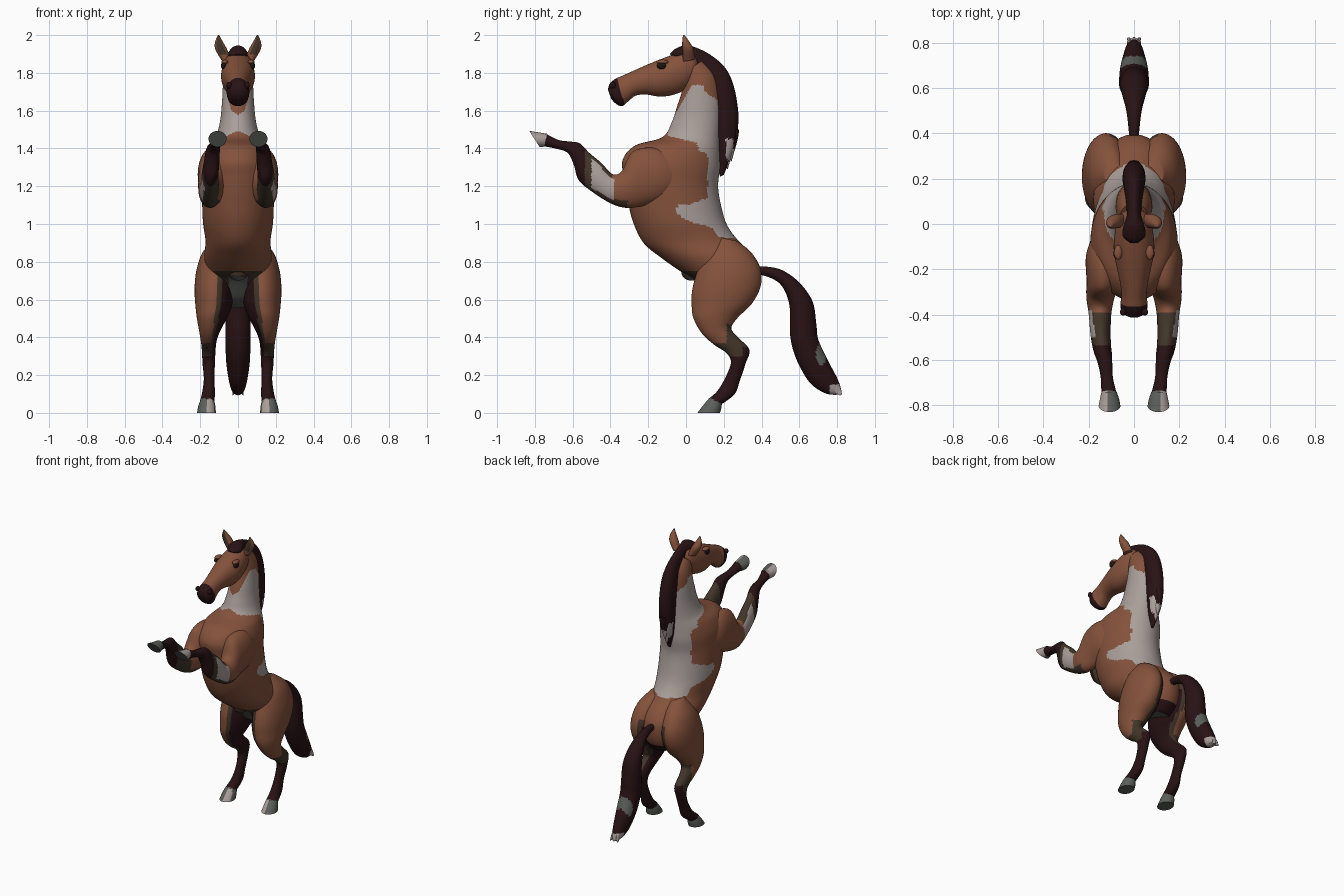
import bpy, bmesh, math
from mathutils import Vector


def mat(name, r, g, b):
    m = bpy.data.materials.new(name)
    m.diffuse_color = (r, g, b, 1)
    return m


MATS = [mat("chestnut coat", .235, .085, .045), mat("white patch", .40, .345, .325),
        mat("dark maroon hair", .021, .006, .007), mat("olive brown edge", .055, .036, .022),
        mat("grey hoof", .105, .115, .105), mat("black eye", .012, .008, .008)]
COAT, WHITE, DARK, OLIVE, GREY, EYE = range(6)


def finish(bm, name, rule, mirror, angle=55):
    bmesh.ops.recalc_face_normals(bm, faces=bm.faces)
    bm.normal_update()
    for f in bm.faces:
        f.material_index = rule(f.calc_center_median(), f.normal)
    me = bpy.data.meshes.new(name)
    bm.to_mesh(me)
    bm.free()
    ob = bpy.data.objects.new(name, me)
    bpy.context.collection.objects.link(ob)
    for m in MATS:
        me.materials.append(m)
    if mirror:
        ob.modifiers.new("mirror", 'MIRROR').use_mirror_merge = False
    bpy.ops.object.select_all(action='DESELECT')
    bpy.context.view_layer.objects.active = ob
    ob.select_set(True)
    bpy.ops.object.shade_smooth_by_angle(angle=math.radians(angle))
    return ob


def spline(a, b, c, d, t):
    return [.5 * (2 * q + (r - p) * t + (2 * p - 5 * q + 4 * r - s) * t * t
                  + (3 * q - p - 3 * r + s) * t ** 3) for p, q, r, s in zip(a, b, c, d)]


def loft(name, rings, rule, steps=8, seg=40, mirror=False, power=1.0):
    """Rings: front y, z, back y, z, half width [, centre x]."""
    R = [tuple(r) + (0,) * (6 - len(r)) for r in rings]
    n = len(R)
    rows = []
    for i in range(n - 1):
        for k in range(steps):
            rows.append(spline(R[max(i - 1, 0)], R[i], R[i + 1], R[min(i + 2, n - 1)], k / steps))
    rows.append(R[-1])
    bm = bmesh.new()
    loops = []
    for fy, fz, by, bz, w, xc in rows:
        loop = []
        for j in range(seg):
            a = math.tau * j / seg
            c, s = math.cos(a), math.sin(a)
            s = math.copysign(abs(s) ** power, s)
            loop.append(bm.verts.new((xc + max(w, .001) * s, (fy + by) / 2 + (fy - by) / 2 * c,
                                      (fz + bz) / 2 + (fz - bz) / 2 * c)))
        loops.append(loop)
    for a, b in zip(loops, loops[1:]):
        for j in range(seg):
            k = (j + 1) % seg
            bm.faces.new((a[j], a[k], b[k], b[j]))
    bm.faces.new(loops[0])
    bm.faces.new(loops[-1])
    return finish(bm, name, rule, mirror)


def ball(name, loc, size, rule, mirror=False):
    bm = bmesh.new()
    bmesh.ops.create_uvsphere(bm, u_segments=24, v_segments=14, radius=1)
    for v in bm.verts:
        v.co = Vector([loc[i] + v.co[i] * size[i] for i in range(3)])
    return finish(bm, name, rule, mirror)


def inside(y, z, poly):
    hit = False
    for (a, b), (c, d) in zip(poly, poly[1:] + poly[:1]):
        if (b > z) != (d > z) and y < a + (z - b) * (c - a) / (d - b):
            hit = not hit
    return hit


# Torso and neck, with the white side and back patch
PATCH = [(.03, 1.735), (-.04, 1.61), (-.10, 1.52), (-.095, 1.465), (.06, 1.43), (.065, 1.39),
         (.115, 1.37), (.115, 1.14), (.02, 1.105), (-.04, 1.10), (-.055, 1.06), (.02, 1.01),
         (.13, .985), (.17, .93), (.30, .92), (.4, 1.2), (.4, 1.5), (.10, 1.70), (.09, 1.735)]


def torso_rule(c, n):
    if inside(c.y, c.z, PATCH):
        return WHITE
    if c.z < .72 and abs(c.x) < .05 and n.y < 0:
        return GREY
    if c.z < .62:
        return DARK
    return OLIVE if c.z < .75 and c.y < .12 else COAT


loft("torso_and_neck", [
    (.17, .59, .27, .56, .04), (.13, .61, .32, .56, .09), (.05, .70, .38, .64, .14),
    (-.03, .75, .395, .75, .165), (-.13, .82, .36, .83, .178), (-.225, .90, .27, .92, .172),
    (-.28, 1.01, .215, 1.0, .185), (-.31, 1.13, .185, 1.1, .19), (-.33, 1.25, .17, 1.2, .192),
    (-.335, 1.34, .18, 1.3, .19), (-.27, 1.415, .18, 1.38, .165), (-.125, 1.46, .18, 1.46, .118),
    (-.075, 1.54, .185, 1.56, .094), (-.045, 1.63, .185, 1.68, .084), (-.02, 1.71, .16, 1.79, .078),
    (-.02, 1.79, .09, 1.87, .06)], torso_rule, steps=12, seg=88)

# Head with dark muzzle
loft("head", [
    (.065, 1.87, .06, 1.80, .03), (.04, 1.90, .045, 1.76, .058), (-.01, 1.915, -.005, 1.71, .078),
    (-.06, 1.90, -.075, 1.682, .088), (-.12, 1.878, -.14, 1.675, .088), (-.19, 1.85, -.21, 1.685, .074),
    (-.27, 1.815, -.265, 1.68, .06), (-.33, 1.788, -.305, 1.65, .056), (-.375, 1.768, -.335, 1.625, .06),
    (-.405, 1.74, -.365, 1.632, .054), (-.413, 1.71, -.395, 1.66, .03)],
    lambda c, n: DARK if c.y < -.345 - .3 * (c.z - 1.7) else COAT, seg=48, power=.9)
ball("eye", (.077, -.13, 1.838), (.014, .024, .019), lambda c, n: EYE, True)
ball("brow", (.07, -.125, 1.858), (.018, .032, .012), lambda c, n: COAT, True)
ball("nostril", (.048, -.388, 1.735), (.014, .016, .018), lambda c, n: DARK, True)

# Ears
loft("ear", [
    (-.015, 1.86, .045, 1.87, .026, .06), (-.02, 1.92, .04, 1.925, .031, .088),
    (-.02, 1.96, .02, 1.962, .022, .1), (-.016, 2.0, -.008, 2.0, .003, .103)],
    lambda c, n: OLIVE if n.y < -.75 and c.z > 1.9 else COAT, seg=20, mirror=True)

# Mane and forelock
loft("mane", [
    (-.085, 1.90, -.075, 1.885, .02), (-.06, 1.925, -.04, 1.87, .05), (-.01, 1.945, .0, 1.86, .045),
    (.05, 1.935, .03, 1.82, .032), (.13, 1.895, .07, 1.77, .036), (.205, 1.83, .11, 1.70, .044),
    (.25, 1.74, .135, 1.64, .05), (.275, 1.61, .145, 1.56, .05), (.275, 1.51, .155, 1.45, .048),
    (.255, 1.40, .165, 1.34, .038), (.20, 1.26, .18, 1.25, .008)],
    lambda c, n: WHITE if 1.34 < c.z < 1.45 and .21 < c.y < .25 else DARK, seg=40)
# Loose mane locks
for i, (y, z) in enumerate([(.245, 1.44), (.225, 1.40), (.262, 1.50)]):
    loft("mane_lock_%d" % i, [(y - .02, z, y + .02, z, .03), (y - .018, z - .05, y + .012, z - .05, .022),
                              (y - .008, z - .11, y - .004, z - .11, .003)],
         lambda c, n: WHITE if c.z < 1.40 else DARK, seg=14)


# Tail
def tail_rule(c, n):
    if c.z < .15 and c.y > .76:
        return WHITE
    return GREY if ((c.y - .715) / .027) ** 2 + ((c.z - .31) / .06) ** 2 < 1 else DARK


loft("tail", [
    (.36, .77, .37, .73, .02), (.42, .775, .42, .725, .024), (.51, .755, .49, .69, .034),
    (.60, .69, .53, .63, .05), (.67, .59, .55, .55, .062), (.69, .47, .55, .43, .066),
    (.70, .39, .565, .34, .066), (.75, .28, .60, .25, .062), (.80, .185, .66, .155, .048),
    (.82, .13, .735, .105, .032), (.825, .10, .79, .095, .012)], tail_rule, steps=10)
for i, x in enumerate((-.02, 0, .02)):
    loft("tail_lock_%d" % i, [(.80, .16, .74, .14, .014, x), (.822, .12, .78, .11, .01, x),
                              (.822, .096, .815, .092, .002, x * 1.4)], tail_rule, seg=12)


# Hind legs: dark inside the thigh and below the hock
def hind_rule(c, n):
    if c.z < .30 or (c.z < .35 and c.y > .30):
        return DARK
    if n.x < -.55 and c.z < .73 or c.x < .085 and c.z < .70:
        return DARK
    if n.x < -.25 and c.z < .78:
        return OLIVE
    return OLIVE if c.z < .37 or (c.z < .47 and c.y > .215) else COAT


loft("hind_leg", [
    (.17, .93, .27, .91, .04, .09), (.10, .84, .345, .85, .08, .11), (.06, .75, .395, .76, .1, .12),
    (.033, .65, .395, .67, .105, .125), (.03, .57, .35, .58, .098, .128),
    (.04, .50, .275, .505, .08, .138), (.085, .42, .24, .45, .056, .15),
    (.15, .36, .27, .405, .042, .155), (.21, .32, .335, .335, .036, .155),
    (.238, .27, .315, .26, .033, .155), (.21, .19, .285, .17, .028, .153),
    (.165, .115, .258, .10, .034, .156), (.12, .075, .195, .05, .038, .163)],
    hind_rule, steps=10, seg=48, mirror=True)


# Forelegs: raised, olive forearm with a pale streak
def fore_rule(c, n):
    if c.y < -.535:
        return DARK
    if n.x > .8 and -.5 < c.y < -.38:
        return WHITE
    if c.y < -.39 or (c.y < -.31 and n.z < -.4):
        return OLIVE
    return COAT


loft("front_leg", [
    (-.02, 1.33, .0, 1.2, .035, .13), (-.15, 1.40, -.11, 1.13, .075, .135),
    (-.28, 1.385, -.21, 1.10, .075, .135), (-.34, 1.28, -.31, 1.085, .062, .148),
    (-.39, 1.265, -.40, 1.11, .05, .15), (-.45, 1.325, -.51, 1.18, .045, .148),
    (-.51, 1.375, -.57, 1.235, .041, .142), (-.56, 1.425, -.593, 1.31, .038, .135),
    (-.60, 1.435, -.625, 1.375, .032, .128), (-.675, 1.445, -.68, 1.397, .027, .12),
    (-.745, 1.48, -.755, 1.412, .034, .11)], fore_rule, steps=10, seg=40, mirror=True)

# Hooves
loft("hind_hoof", [(.125, .08, .19, .055, .036, .163), (.095, .045, .188, .03, .045, .165),
                   (.06, .0, .18, .0, .05, .167)],
     lambda c, n: WHITE if n.y < -.5 and c.x < .165 else GREY, steps=3, seg=32, mirror=True)
loft("front_hoof", [(-.735, 1.478, -.75, 1.41, .034, .11), (-.78, 1.485, -.762, 1.408, .042, .108),
                    (-.83, 1.493, -.775, 1.408, .048, .108)],
     lambda c, n: WHITE if n.x > .2 else GREY, steps=3, seg=32, mirror=True)

# Sheath under the belly
ball("sheath", (0, .03, .745), (.05, .055, .045), lambda c, n: GREY if c.z < .72 else OLIVE)
